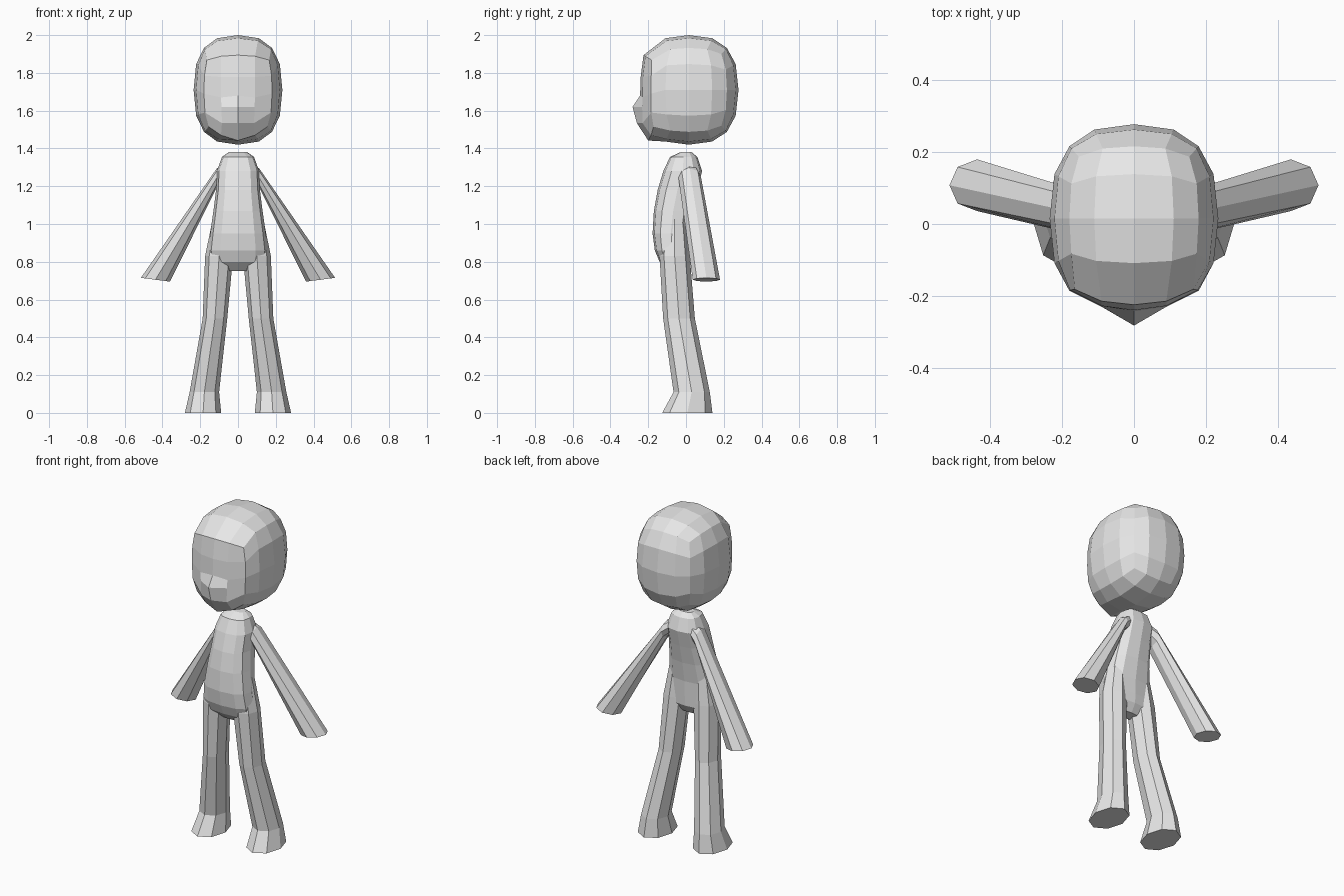
import bpy, bmesh, math
from mathutils import Vector

if "Cube" in bpy.data.objects:
    bpy.data.objects.remove(bpy.data.objects["Cube"])

grey = bpy.data.materials.new("plain_grey")
grey.diffuse_color = (0.8, 0.8, 0.8, 1)
grey.use_nodes = True
grey.node_tree.nodes["Principled BSDF"].inputs["Base Color"].default_value = grey.diffuse_color


def finish(bm, name):
    bmesh.ops.recalc_face_normals(bm, faces=bm.faces)
    me = bpy.data.meshes.new(name)
    bm.to_mesh(me)
    bm.free()
    me.materials.append(grey)
    ob = bpy.data.objects.new(name, me)
    bpy.context.collection.objects.link(ob)
    return ob


def loft(name, rings):
    """Skin a list of equal-length point rings and cap both ends."""
    bm = bmesh.new()
    vs = [[bm.verts.new(p) for p in r] for r in rings]
    n = len(vs[0])
    for a, b in zip(vs, vs[1:]):
        for i in range(n):
            j = (i + 1) % n
            bm.faces.new((a[i], a[j], b[j], b[i]))
    bm.faces.new(vs[0])
    bm.faces.new(vs[-1])
    return finish(bm, name)


def angles(n, offset=0.0):
    return [2 * math.pi * (i + offset) / n for i in range(n)]


def spow(v, e):
    return math.copysign(abs(v) ** e, v)


# Head: 4x4 cube sphere with a flattened face and a wedge nose
bm = bmesh.new()
bmesh.ops.create_cube(bm, size=2)
bmesh.ops.subdivide_edges(bm, edges=bm.edges[:], cuts=3, use_grid_fill=True)
grid = {tuple(round(c * 2) for c in v.co): v for v in bm.verts}
P = 2.6
for v in bm.verts:
    c = v.co
    k = sum(abs(t) ** P for t in c) ** (-1 / P)
    v.co = Vector((c.x * k * .235, .015 + c.y * k * .263, 1.71 + c.z * k * .29))
# face rows: (row, column) -> x, y, z, mirrored for both cheeks
face = {(2, 0): (0, -.225, 1.894), (2, 1): (.09, -.215, 1.888), (2, 2): (.165, -.182, 1.868),
        (1, 0): (0, -.24, 1.778), (1, 1): (.09, -.228, 1.778), (1, 2): (.178, -.184, 1.785),
        (0, 0): (0, -.243, 1.68), (0, 1): (.09, -.23, 1.67), (0, 2): (.18, -.186, 1.69),
        (-1, 0): (0, -.26, 1.534), (-1, 1): (.085, -.23, 1.534), (-1, 2): (.175, -.184, 1.59),
        (-2, 0): (0, -.2, 1.442), (-2, 1): (.09, -.185, 1.47), (-2, 2): (.155, -.172, 1.515)}
for (row, col), (x, y, z) in face.items():
    for s in (-1, 1):
        grid[(s * col, -2, row)].co = (s * x, y, z)
nose_edges = [e for e in bm.edges
              if any({grid[(u, -2, 0)], grid[(u, -2, -1)]} == set(e.verts) for u in (-1, 0, 1))]
new = bmesh.ops.subdivide_edges(bm, edges=nose_edges, cuts=1)["geom_inner"]
for v in (g for g in new if isinstance(g, bmesh.types.BMVert)):
    v.co = (v.co.x, -.283 if abs(v.co.x) < .02 else -.232, 1.62)
finish(bm, "head")

# Torso: half width, front and back depth at each height
rows = [(1.38, .05, -.03, .03), (1.355, .085, -.085, .06), (1.28, .112, -.12, .085),
        (1.18, .116, -.15, .06), (1.07, .13, -.17, .035), (.95, .147, -.177, .015),
        (.86, .158, -.165, .012), (.80, .15, -.14, .01), (.75, .06, -.09, -.02)]
loft("torso", [[(w * spow(math.cos(a), .75),
                 (f + b) / 2 + (b - f) / 2 * spow(math.sin(a), .8), z)
                for a in angles(12)] for z, w, f, b in rows])

# Legs: z, centre x, centre y, radius x, radius y
leg = [(1.12, .075, -.06, .04, .05), (.83, .1, -.06, .074, .08), (.5, .122, -.037, .065, .084),
       (.11, .178, .03, .078, .096), (0, .185, .007, .096, .133)]
for s, side in ((1, "right"), (-1, "left")):
    loft(side + "_leg", [[(s * (cx + rx * math.cos(a)), cy + ry * math.sin(a), z)
                          for a in angles(8)] for z, cx, cy, rx, ry in leg])
    # Arms: upright shoulder ring blending into a level open-hand ring
    inner, shoulder, hand = [], [], []
    for a in angles(8):
        c, d = math.cos(a), math.sin(a)
        inner.append((s * .05, .015 + .04 * d, 1.29 + .04 * c))
        shoulder.append((s * .112, .02 + .06 * d, 1.245 + .05 * c))
        hand.append((s * (.437 + .077 * c), .108 + .072 * d, .705 + .01 * c))
    loft(side + "_arm", [inner, shoulder, hand])
